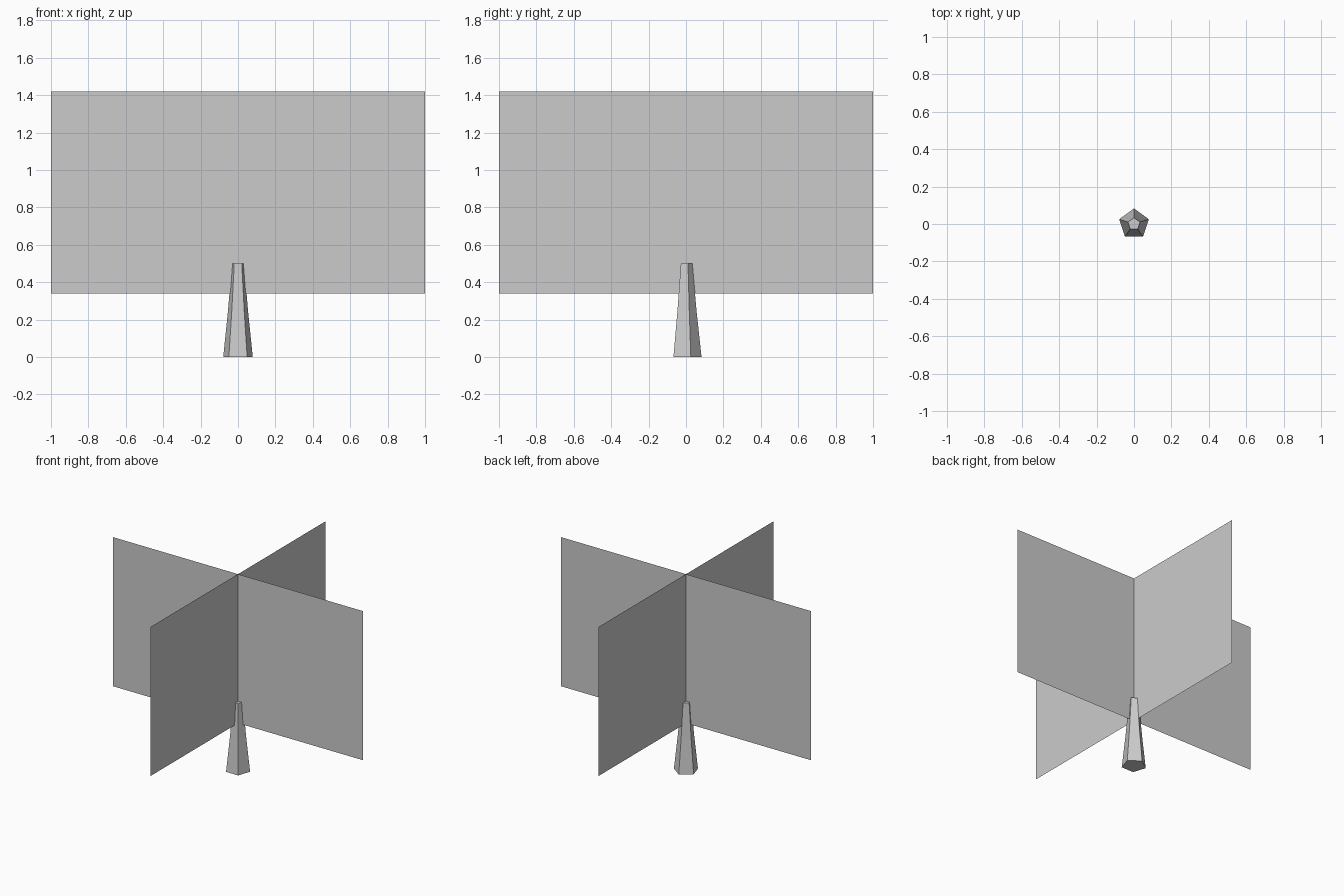
import bpy, bmesh, math

if "Cube" in bpy.data.objects:
    bpy.data.objects.remove(bpy.data.objects["Cube"])

SIDES = 5


def make_object(name, bm):
    mesh = bpy.data.meshes.new(name)
    bm.to_mesh(mesh)
    bm.free()
    obj = bpy.data.objects.new(name, mesh)
    bpy.context.collection.objects.link(obj)
    return obj


# Tapered five-sided trunk, slightly flared at the foot, one corner facing +y
def trunk(profile):
    bm = bmesh.new()
    rings = []
    for radius, z in profile:
        angles = [math.pi / 2 + 2 * math.pi * i / SIDES for i in range(SIDES)]
        rings.append([bm.verts.new((radius * math.cos(a), radius * math.sin(a), z))
                      for a in angles])
    for low, high in zip(rings, rings[1:]):
        for i in range(SIDES):
            j = (i + 1) % SIDES
            bm.faces.new((low[i], low[j], high[j], high[i]))
    bm.faces.new(rings[0][::-1])
    bm.faces.new(rings[-1])
    return make_object("trunk", bm)


# Upright foliage card through the central axis
def foliage_card(name, turn, half_width=1.0, bottom=0.34, top=1.42):
    bm = bmesh.new()
    corners = [(-half_width, bottom), (half_width, bottom),
               (half_width, top), (-half_width, top)]
    c, s = math.cos(turn), math.sin(turn)
    bm.faces.new([bm.verts.new((u * c, u * s, z)) for u, z in corners])
    return make_object(name, bm)


trunk([(0.083, 0.0), (0.056, 0.25), (0.034, 0.5)])
foliage_card("foliage_card_wide", 0)
foliage_card("foliage_card_deep", math.pi / 2)
